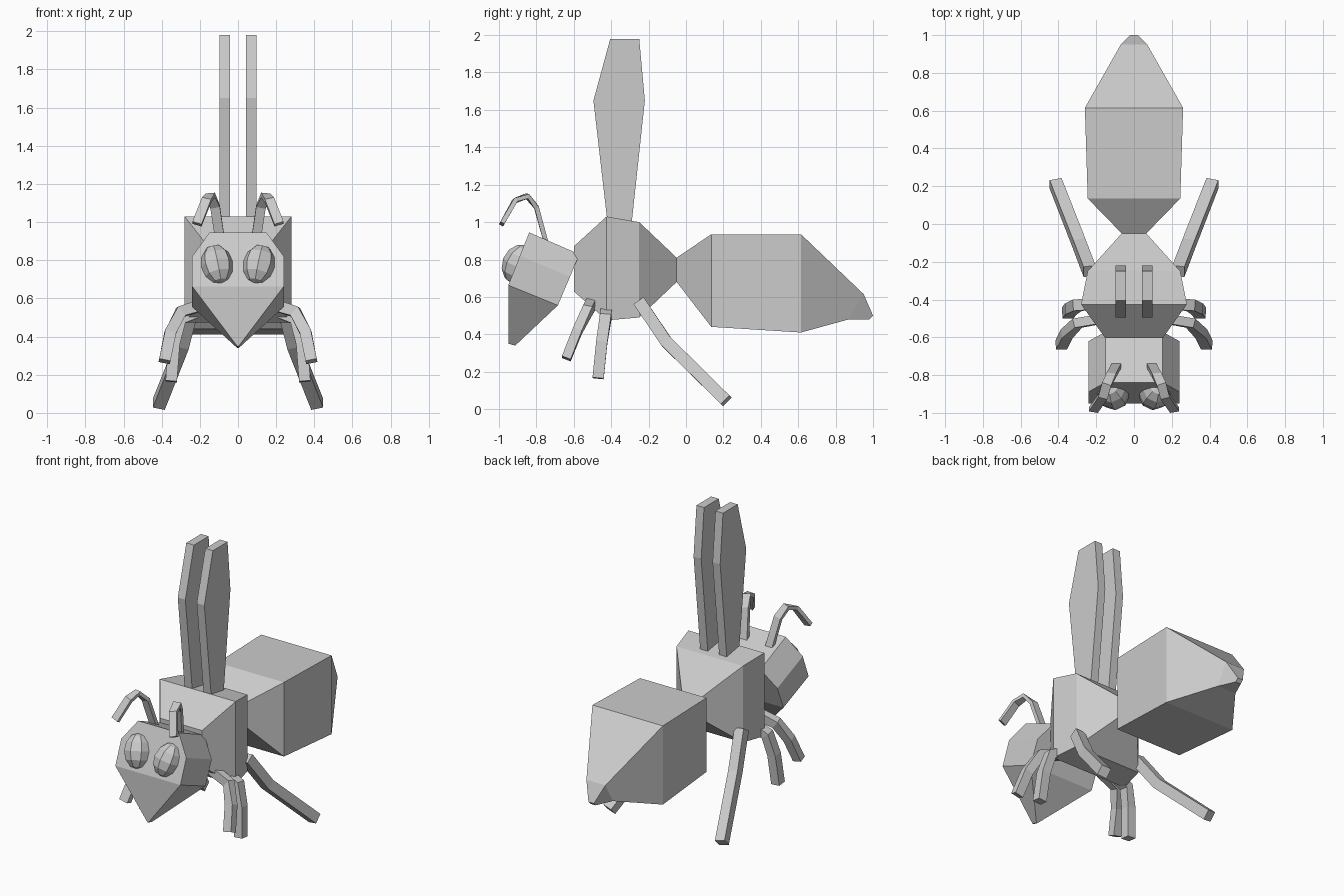
import bpy, bmesh
from mathutils import Vector, Matrix

if "Cube" in bpy.data.objects:
    bpy.data.objects.remove(bpy.data.objects["Cube"])


def loft(name, rings):
    """Join four-sided rings into a closed flat-shaded solid."""
    bm = bmesh.new()
    loops = [[bm.verts.new(p) for p in r] for r in rings]
    for a, b in zip(loops, loops[1:]):
        for i in range(4):
            j = (i + 1) % 4
            bm.faces.new((a[i], a[j], b[j], b[i]))
    bm.faces.new(loops[0])
    bm.faces.new(loops[-1])
    bmesh.ops.recalc_face_normals(bm, faces=bm.faces)
    me = bpy.data.meshes.new(name)
    bm.to_mesh(me)
    bm.free()
    ob = bpy.data.objects.new(name, me)
    bpy.context.collection.objects.link(ob)
    return ob


def ring(hw, a, b):
    """Rectangle of half-width hw between two (y, z) points."""
    return [(-hw, *a), (hw, *a), (hw, *b), (-hw, *b)]


def sweep(name, path, w, t, ref, side):
    """Rectangular bar along a path: w wide along ref, t thick."""
    pts = [Vector((p[0] * side, p[1], p[2])) for p in path]
    ref = Vector(ref)
    rings = []
    for i, p in enumerate(pts):
        ins = [(pts[k + 1] - pts[k]).normalized()
               for k in (i - 1, i) if 0 <= k < len(pts) - 1]
        d = sum(ins, Vector()).normalized()
        u = (ref - d * ref.dot(d)).normalized()
        v = d.cross(u) * t / 2
        u = u * w / 2
        rings.append([p - u - v, p + u - v, p + u + v, p - u + v])
    loft(name, rings)


# Thorax, waist and abdomen
loft("body", [
    ring(0.155, (-0.60, 0.63), (-0.60, 0.87)),
    ring(0.28, (-0.425, 0.475), (-0.425, 1.03)),
    ring(0.245, (-0.25, 0.49), (-0.25, 1.0)),
    ring(0.065, (-0.05, 0.68), (-0.05, 0.81)),
    ring(0.245, (0.135, 0.44), (0.135, 0.935)),
    ring(0.26, (0.615, 0.41), (0.615, 0.935)),
    ring(0.07, (0.87, 0.48), (0.95, 0.615)),
    ring(0.02, (0.98, 0.48), (1.0, 0.50)),
])

# Head: bevelled crown, cheeks, pointed jaw
loft("head", [
    ring(0.15, (-0.838, 0.945), (-0.57, 0.828)),
    ring(0.24, (-0.888, 0.82), (-0.62, 0.708)),
    ring(0.24, (-0.95, 0.663), (-0.685, 0.555)),
    ring(0.004, (-0.95, 0.35), (-0.913, 0.34)),
])

# Wing outline as front/back edge pairs, bottom to top
wing = [(-0.42, -0.29, 1.0), (-0.495, -0.22, 1.65), (-0.405, -0.25, 1.98)]

for side, label in ((-1, "left"), (1, "right")):
    # Wings
    loft(label + "_wing", [
        [(side * 0.042, a, z), (side * 0.098, a, z),
         (side * 0.098, b, z), (side * 0.042, b, z)] for a, b, z in wing])

    # Eyes
    bpy.ops.mesh.primitive_uv_sphere_add(segments=8, ring_count=6, radius=1)
    eye = bpy.context.object
    eye.name = label + "_eye"
    eye.data.transform(
        Matrix.Translation((side * 0.11, -0.895, 0.775))
        @ Matrix.Rotation(-0.38, 4, 'X') @ Matrix.Rotation(side * 0.2, 4, 'Y')
        @ Matrix.Diagonal((0.088, 0.088, 0.11, 1)))

    # Antennae
    sweep(label + "_antenna",
          [(0.09, -0.745, 0.88), (0.12, -0.80, 1.08), (0.145, -0.85, 1.14),
           (0.165, -0.915, 1.115), (0.215, -0.985, 0.99)],
          0.05, 0.025, (1, 0, 0), side)

    # Legs
    sweep(label + "_front_leg",
          [(0.16, -0.50, 0.575), (0.30, -0.525, 0.53),
           (0.355, -0.58, 0.42), (0.385, -0.64, 0.27)],
          0.05, 0.06, (0, 1, 0), side)
    sweep(label + "_middle_leg",
          [(0.16, -0.42, 0.55), (0.30, -0.43, 0.49),
           (0.335, -0.45, 0.36), (0.35, -0.47, 0.165)],
          0.06, 0.06, (0, 1, 0), side)
    sweep(label + "_rear_leg",
          [(0.235, -0.25, 0.575), (0.29, -0.105, 0.36), (0.415, 0.215, 0.045)],
          0.065, 0.065, (1, 0, 0), side)
